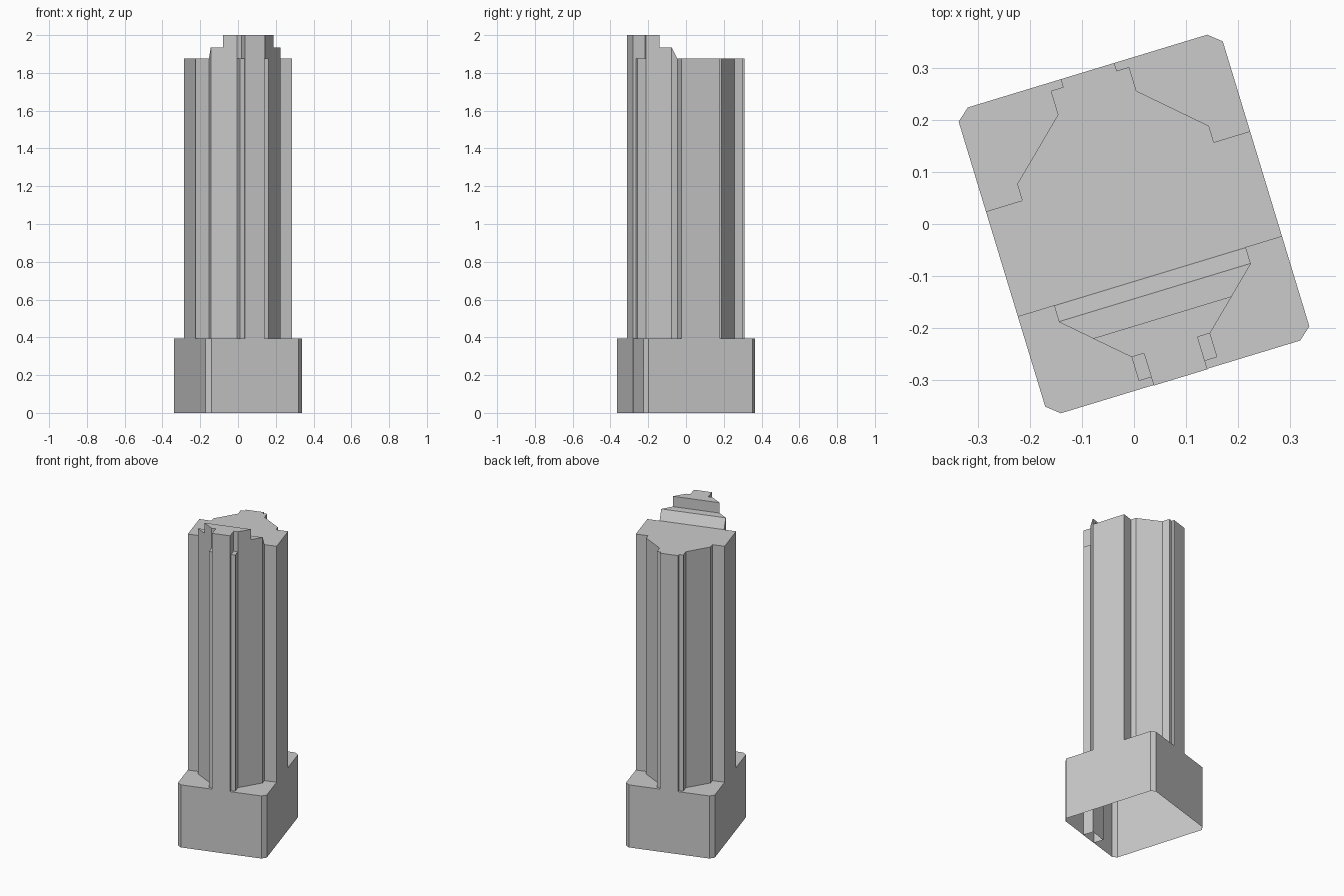
import bpy, math

if "Cube" in bpy.data.objects:
    bpy.data.objects.remove(bpy.data.objects["Cube"])

ANGLE = math.radians(16.9)  # the whole building is turned on its plot


def prism(name, outline, z0, z1, top=None):
    """Open-bottomed extrusion of a counter-clockwise outline; top may differ from the base."""
    top = top or outline
    n = len(outline)
    verts = [(x, y, z0) for x, y in outline] + [(x, y, z1) for x, y in top]
    faces = [(i, (i + 1) % n, n + (i + 1) % n, n + i) for i in range(n)]
    faces.append(tuple(range(n, 2 * n)))
    mesh = bpy.data.meshes.new(name)
    mesh.from_pydata(verts, [], faces)
    mesh.validate()
    mesh.update()
    obj = bpy.data.objects.new(name, mesh)
    obj.rotation_euler.z = ANGLE
    bpy.context.collection.objects.link(obj)
    return obj


def mirror4(quarter):
    """Mirror a quarter outline (from +x towards +y) into all four quadrants."""
    half = quarter + [(-x, y) for x, y in reversed(quarter)]
    return half + [(-x, -y) for x, y in half]


def mirror_x(left):
    """Mirror a left-side outline (back to front) to the right."""
    return left + [(-x, y) for x, y in reversed(left)]


# Podium with clipped corners
prism("podium", mirror4([(0.266, 0.287), (0.241, 0.308)]), 0, 0.393)

# Main shaft with stepped, bevelled corners
shaft = [(0.266, 0.106), (0.193, 0.106), (0.193, 0.139), (0.079, 0.244),
         (0.079, 0.292), (0.054, 0.292), (0.054, 0.308)]
prism("tower_shaft", mirror4(shaft), 0.393, 1.875)

# Lower crown step with a sloping back
prism("lower_crown",
      mirror_x([(-0.193, -0.106), (-0.193, -0.139), (-0.079, -0.244)]), 1.875, 1.935,
      mirror_x([(-0.193, -0.138), (-0.193, -0.139), (-0.079, -0.244)]))

# Upper crown step
prism("upper_crown", mirror_x([(-0.14, -0.188), (-0.079, -0.244)]), 1.935, 2.0)

# Central front bay running from the ground to the top
prism("front_bay", mirror_x([(-0.054, -0.244), (-0.054, -0.309)]), 0, 2.0)
